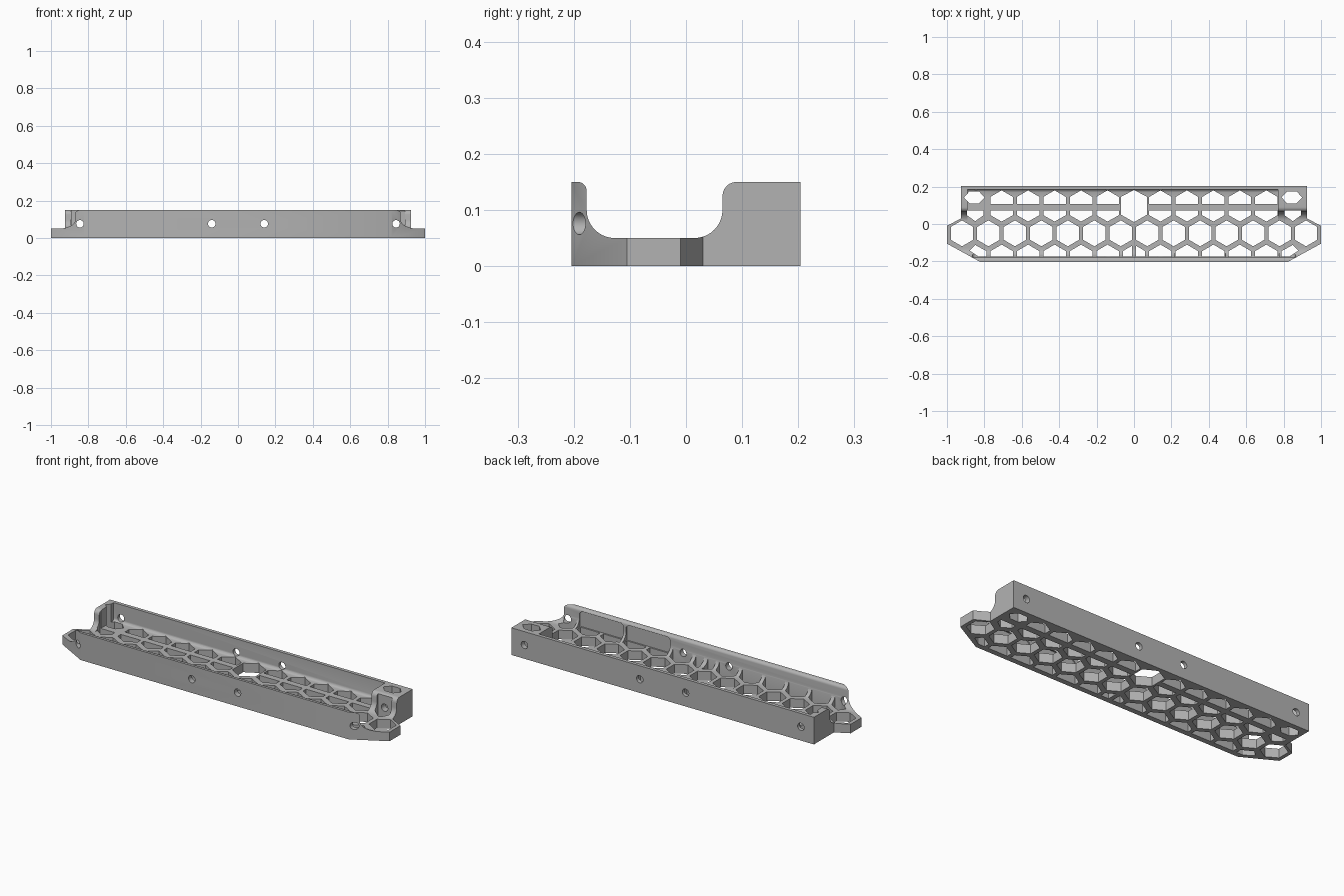
import bpy, bmesh, math
from mathutils import Matrix

cube = bpy.data.objects.get("Cube")
if cube:
    bpy.data.objects.remove(cube, do_unlink=True)

grey = bpy.data.materials.new("mid grey")
grey.use_nodes = True
grey.diffuse_color = (0.45, 0.45, 0.45, 1)
grey.node_tree.nodes["Principled BSDF"].inputs["Base Color"].default_value = (0.45, 0.45, 0.45, 1)


def make_object(name, bm):
    bmesh.ops.recalc_face_normals(bm, faces=bm.faces[:])
    mesh = bpy.data.meshes.new(name)
    bm.to_mesh(mesh)
    bm.free()
    mesh.materials.append(grey)
    obj = bpy.data.objects.new(name, mesh)
    bpy.context.collection.objects.link(obj)
    return obj


def add_prism(bm, points, start, length):
    """Extrude a closed outline of 3D points along a vector direction."""
    verts = [bm.verts.new([p[i] + start[i] for i in range(3)]) for p in points]
    face = bm.faces.new(verts)
    out = bmesh.ops.extrude_face_region(bm, geom=[face])
    bmesh.ops.translate(bm, vec=length, verts=[v for v in out["geom"] if isinstance(v, bmesh.types.BMVert)])


def flat(points):
    return [(x, y, 0) for x, y in points]


def side(points):
    return [(0, y, z) for y, z in points]


def arc(cy, cz, r, a0, a1, steps=10):
    return [(cy + r * math.cos(math.radians(a0 + (a1 - a0) * i / steps)),
             cz + r * math.sin(math.radians(a0 + (a1 - a0) * i / steps))) for i in range(steps + 1)]


def cut(target, name, bm):
    cutter = make_object(name, bm)
    cutter.hide_render = True
    mod = target.modifiers.new(name, "BOOLEAN")
    mod.operation = "DIFFERENCE"
    mod.solver = "EXACT"
    mod.object = cutter
    bpy.context.view_layer.objects.active = target
    bpy.ops.object.modifier_apply(modifier=name)
    bpy.data.objects.remove(cutter, do_unlink=True)


# Solid tray outline, angled at the ends
half = [(0.82, -0.204), (1, -0.105), (1, -0.01), (0.925, 0.03), (0.925, 0.204)]
outline = half + [(-x, y) for x, y in reversed(half)]
bm = bmesh.new()
add_prism(bm, flat(outline), (0, 0, 0), (0, 0, 0.15))
tray = make_object("honeycomb_tray", bm)

# Long open channel with rounded lips and coves
channel = ([(-0.193, 0.2)] + arc(-0.193, 0.134, 0.016, 90, 0, 6)
           + arc(-0.127, 0.1, 0.05, 180, 270) + arc(0.015, 0.1, 0.05, 270, 360)
           + arc(0.09, 0.125, 0.025, 180, 90, 6) + [(0.09, 0.2)])
bm = bmesh.new()
add_prism(bm, side(channel), (-1.1, 0, 0), (2.2, 0, 0))
cut(tray, "channel", bm)

# Rear pocket between the end wall and the end block
pocket = [(0, 0.2), (0, 0.05)] + arc(0.17, 0.065, 0.015, 270, 360, 4) + [(0.185, 0.2)]
bm = bmesh.new()
add_prism(bm, side(pocket), (-0.89, 0, 0), (1.66, 0, 0))
cut(tray, "pocket", bm)

# Two recesses inside the front wall
bm = bmesh.new()
for x0, x1 in ((0.22, 0.49), (0.505, 0.775)):
    box = [(x0, 0.051), (x1, 0.051), (x1, 0.125), (x1 - 0.015, 0.138), (x0 + 0.015, 0.138), (x0, 0.125)]
    add_prism(bm, [(x, 0, z) for x, z in box], (0, -0.183, 0), (0, 0.06, 0))
cut(tray, "wall_recess", bm)

# Honeycomb openings
PITCH = 0.1415
W = 0.06
bm = bmesh.new()


def opening(points):
    add_prism(bm, flat(points), (0, 0, -0.05), (0, 0, 0.3))


def pentagon(x, base, shoulder, peak, w=W):
    opening([(x - w, base), (x + w, base), (x + w, shoulder), (x, peak), (x - w, shoulder)])


for i in range(14):
    x = (i - 6.5) * PITCH
    opening([(x + W / math.cos(math.pi / 6) * math.sin(math.radians(a)),
              -0.05 + W / math.cos(math.pi / 6) * math.cos(math.radians(a))) for a in range(0, 360, 60)])
for i in range(-5, 6):
    x = i * PITCH
    if i:
        pentagon(x, -0.175, -0.145, -0.11)
        pentagon(x, 0.073, 0.047, 0.013)
        pentagon(x, 0.108, 0.145, 0.18)
# Tall centre opening and split opening in front of it
opening([(-0.07, 0.05), (0, 0.01), (0.07, 0.05), (0.07, 0.145), (0, 0.182), (-0.07, 0.145)])
for s in (-1, 1):
    opening([(s * 0.012, -0.175), (s * W, -0.175), (s * W, -0.145), (s * 0.012, -0.117)])
    # Clipped openings near the ends
    x = s * 6 * PITCH
    opening([(x - s * W, -0.175), (x - s * 0.02, -0.175), (x + s * 0.03, -0.142),
             (x, -0.112), (x - s * W, -0.145)])
    pentagon(x, 0.073, 0.047, 0.015, 0.045)
    opening([(x - 0.06, 0.142), (x - 0.03, 0.11), (x + 0.02, 0.11),
             (x + 0.05, 0.142), (x + 0.02, 0.175), (x - 0.03, 0.175)])
cut(tray, "honeycomb", bm)

# Round screw holes through both long walls
bm = bmesh.new()
for x in (-0.845, -0.14, 0.14, 0.845):
    place = Matrix.Translation((x, 0, 0.076)) @ Matrix.Rotation(math.pi / 2, 4, "X")
    bmesh.ops.create_cone(bm, cap_ends=True, segments=24, radius1=0.02, radius2=0.02, depth=0.6, matrix=place)
cut(tray, "screw_holes", bm)

# Smooth the coves and holes, keep corners crisp
bpy.ops.object.select_all(action="DESELECT")
tray.select_set(True)
bpy.context.view_layer.objects.active = tray
bpy.ops.object.shade_smooth_by_angle(angle=math.radians(30))
